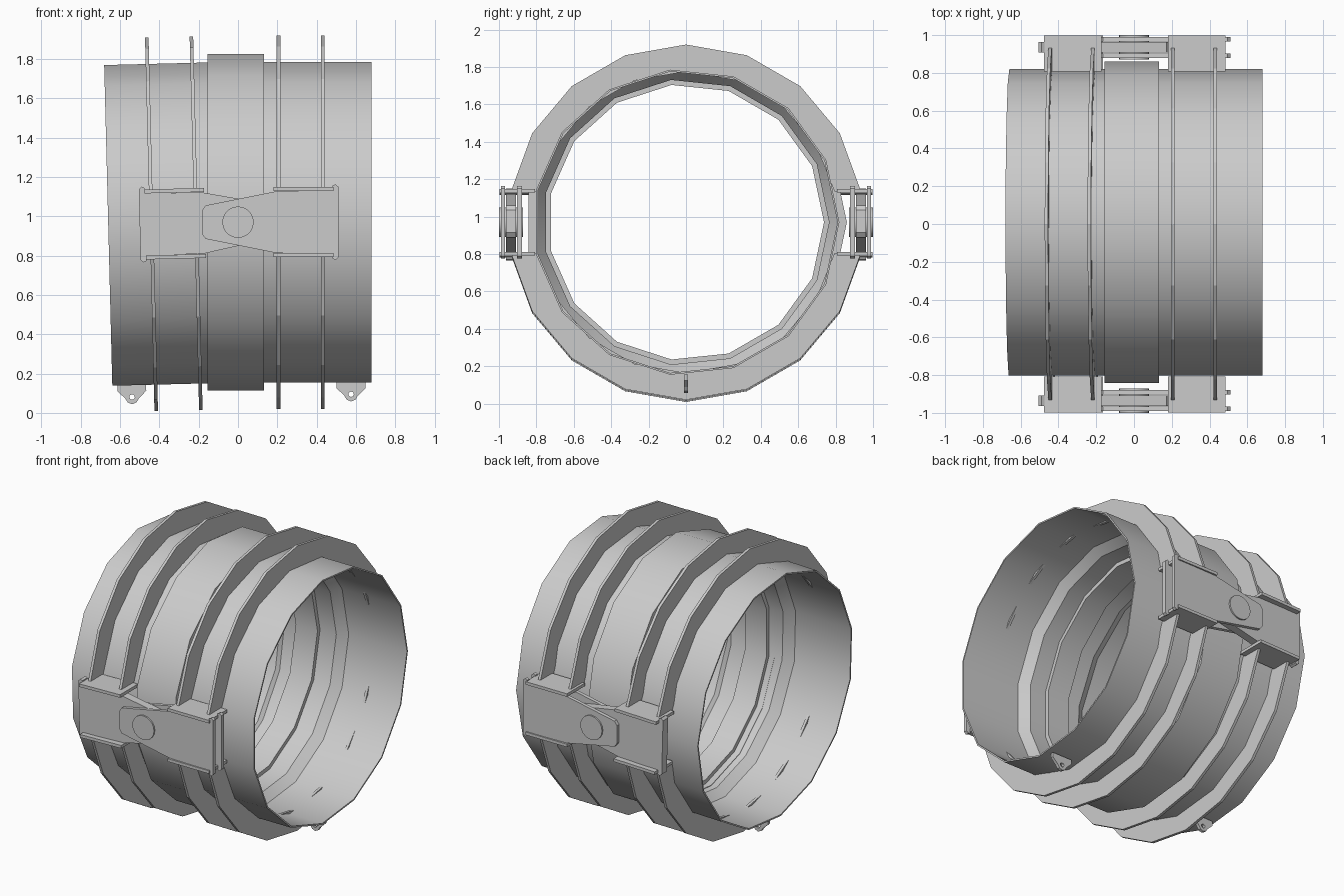
import bpy, bmesh, math

if "Cube" in bpy.data.objects:
    bpy.data.objects.remove(bpy.data.objects["Cube"])

CZ = 0.97                     # height of the pipe axis
TILT = math.radians(-1.45)    # the left half is bent slightly about the hinge


def finish(name, bm, tilt=False, smooth=False):
    bmesh.ops.recalc_face_normals(bm, faces=bm.faces)
    me = bpy.data.meshes.new(name)
    bm.to_mesh(me)
    bm.free()
    ob = bpy.data.objects.new(name, me)
    bpy.context.collection.objects.link(ob)
    ob.location.z = CZ
    if tilt:
        ob.rotation_euler.y = TILT
    if smooth:
        bpy.ops.object.select_all(action='DESELECT')
        ob.select_set(True)
        bpy.context.view_layer.objects.active = ob
        bpy.ops.object.shade_smooth_by_angle(angle=math.radians(26))
    return ob


def loft(name, rings, closed=True, **kw):
    """Skin a list of closed point loops; wrap round, or cap the ends."""
    bm = bmesh.new()
    vs = [[bm.verts.new(p) for p in r] for r in rings]
    n, m = len(vs), len(vs[0])
    for i in range(n if closed else n - 1):
        a, b = vs[i], vs[(i + 1) % n]
        for j in range(m):
            k = (j + 1) % m
            bm.faces.new((a[j], a[k], b[k], b[j]))
    if not closed:
        bm.faces.new(vs[0])
        bm.faces.new(vs[-1])
    return finish(name, bm, **kw)


def lathe(name, profile, n=15, **kw):
    """Revolve (x, radius) points about the pipe axis, first corner at +y."""
    rings = []
    for i in range(n):
        a = 2 * math.pi * i / n
        rings.append([(x, r * math.cos(a), r * math.sin(a)) for x, r in profile])
    return loft(name, rings, smooth=True, **kw)


def plate(name, outline, y0, y1, **kw):
    """Extrude an (x, z) outline between two y values."""
    return loft(name, [[(x, y, z) for x, z in outline] for y in (y0, y1)],
                closed=False, **kw)


def rect(x0, x1, z0, z1):
    return [(x0, z0), (x1, z0), (x1, z1), (x0, z1)]


# Middle sleeve and inner liner
lathe("middle_sleeve", [(-0.155, 0.80), (-0.155, 0.86), (0.132, 0.86), (0.132, 0.80)])
lathe("inner_liner", [(-0.09, 0.765), (-0.09, 0.738), (0.07, 0.738), (0.07, 0.765),
                      (0.12, 0.765), (0.12, 0.81), (-0.13, 0.81), (-0.13, 0.765)])

ring_x = {1: (0.206, 0.431), -1: (-0.213, -0.44)}
pipe_end = {1: 0.68, -1: -0.66}
lug_x = {1: 0.575, -1: -0.561}

for s, side in ((1, "right"), (-1, "left")):
    t = s < 0

    # Thin pipe with a stepped inner shoulder
    e = pipe_end[s]
    lathe(side + "_pipe", [(e, 0.82), (s * 0.09, 0.82), (s * 0.09, 0.765),
                           (s * 0.19, 0.765), (s * 0.25, 0.81), (e, 0.81)], tilt=t)

    # Stiffening ring arcs above and below the hinge boxes
    for i, rx in enumerate(ring_x[s]):
        for up, word in ((1, "upper"), (-1, "lower")):
            rings = []
            for k in range(9):
                a = math.radians(10 + 20 * k)
                c, z = math.cos(a), math.sin(a)
                zi, zo = max(0.806 * z, 0.165), 0.95 * z
                x0, x1 = rx - 0.009, rx + 0.009
                rings.append([(x0, 0.806 * c, up * zi), (x0, 0.95 * c, up * zo),
                              (x1, 0.95 * c, up * zo), (x1, 0.806 * c, up * zi)])
            loft(f"{side}_{word}_ring_{i + 1}", rings, closed=False, tilt=t)

    # Drain lug with a hole
    outer, hole = [], []
    pts = [(0.035, -0.062), (0.022, -0.083), (0, -0.092), (-0.022, -0.083),
           (-0.035, -0.062), (-0.073, -0.025), (-0.073, 0.005), (0, 0.005),
           (0.073, 0.005), (0.073, -0.025)]
    for px, pz in pts:
        d = math.atan2(pz + 0.055, px)
        outer.append((lug_x[s] + px, -0.82 + pz))
        hole.append((lug_x[s] + 0.014 * math.cos(d), -0.875 + 0.014 * math.sin(d)))
    loft(side + "_lug", [[(x, y, z) for x, z in o] for o, y in
                         ((outer, -0.01), (outer, 0.01), (hole, 0.01), (hole, -0.01))],
         tilt=t)

# Hinge arm outline: rounded nose, taper, box and end ears
half = [(-0.183, 0.06), (-0.165, 0.085), (0.185, 0.155), (0.478, 0.16),
        (0.48, 0.185), (0.495, 0.193), (0.51, 0.18)]
arm = half + [(x, -z) for x, z in reversed(half)]
left_arm = [(0.01 - x, z) for x, z in arm]

for m, place in ((-1, "front"), (1, "back")):
    # Right fork plates straddle the single left arm
    plate(place + "_fork_outer", arm, m * 0.967, m * 0.99)
    plate(place + "_fork_inner", arm, m * 0.878, m * 0.903)
    plate(place + "_hinge_arm", left_arm, m * 0.909, m * 0.963, tilt=True)

    # Horizontal support plates closing the ring ends
    for u, word in ((1, "top"), (-1, "bottom")):
        z0, z1 = u * 0.158, u * 0.178
        plate(f"{place}_{word}_right_support", rect(0.18, 0.485, z0, z1),
              m * 0.808, m * 0.998)
        plate(f"{place}_{word}_left_support", rect(-0.472, -0.168, z0, z1),
              m * 0.808, m * 0.998, tilt=True)

    # Hinge pin
    circle = [(0.08 * math.cos(a * math.pi / 10), 0.08 * math.sin(a * math.pi / 10))
              for a in range(20)]
    plate(place + "_pin", circle, m * 0.872, m * 1.0, smooth=True)
